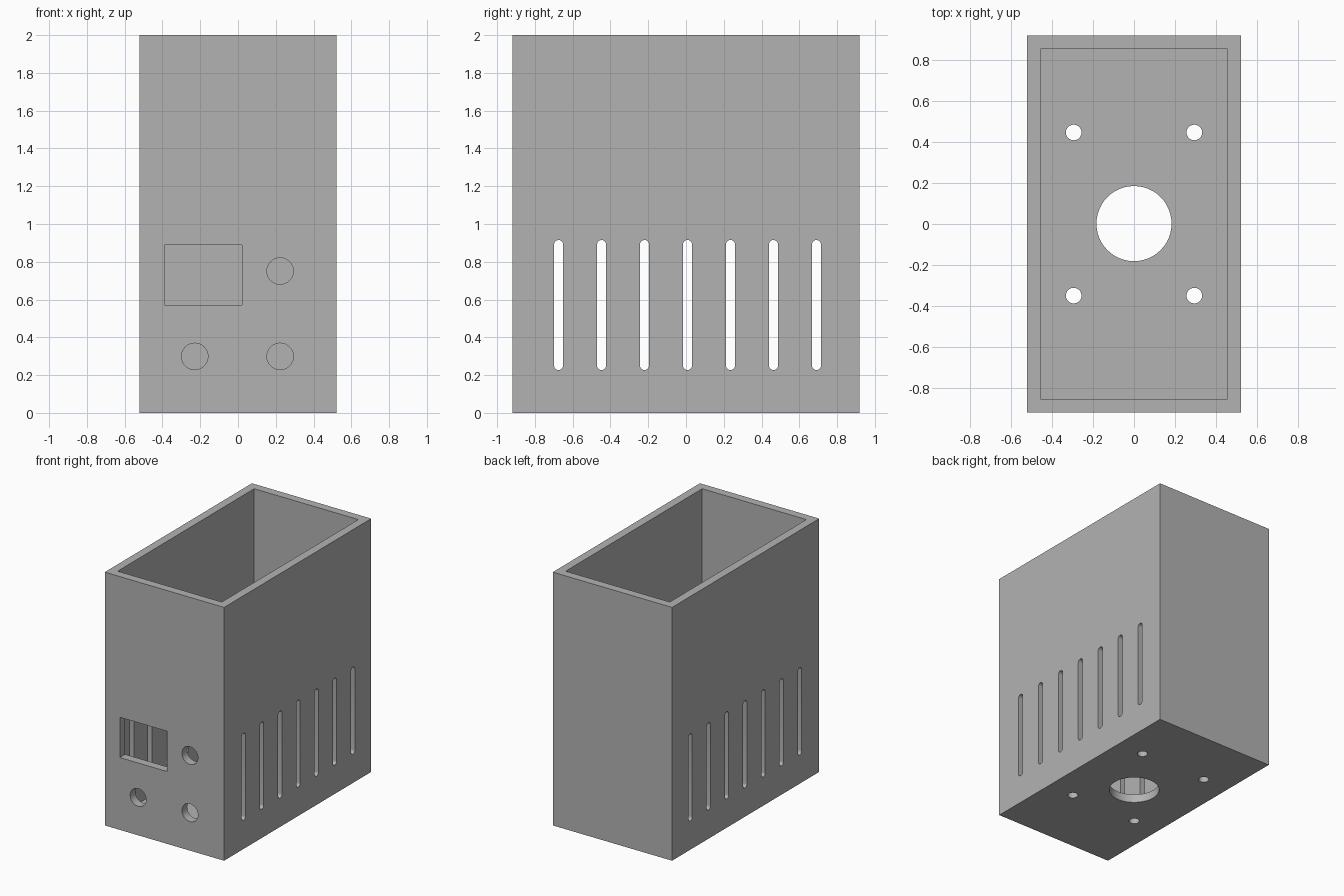
import bpy, bmesh, math
from mathutils import Matrix, Vector

default = bpy.data.objects.get("Cube")
if default:
    bpy.data.objects.remove(default, do_unlink=True)

HX, HY, H, WALL = 0.521, 0.918, 2.0, 0.066

grey = bpy.data.materials.new("plain grey")
grey.use_nodes = True
colour = (0.45, 0.45, 0.45, 1)
grey.diffuse_color = colour
grey.node_tree.nodes["Principled BSDF"].inputs["Base Color"].default_value = colour


def add_box(bm, lo, hi):
    lo, hi = Vector(lo), Vector(hi)
    bmesh.ops.create_cube(bm, size=1, matrix=Matrix.Translation((lo + hi) / 2) @ Matrix.Diagonal((*(hi - lo), 1)))


def add_cylinder(bm, centre, radius, depth, rotation=Matrix()):
    bmesh.ops.create_cone(bm, cap_ends=True, segments=48, radius1=radius, radius2=radius,
                          depth=depth, matrix=Matrix.Translation(centre) @ rotation)


def add_slot(bm, y, z0, z1, radius):
    """Round-ended upright slot running through both side walls."""
    outline = []
    for z, start in ((z1 - radius, 0), (z0 + radius, math.pi)):
        for i in range(13):
            a = start + math.pi * i / 12
            outline.append(bm.verts.new((-HX - 0.1, y + radius * math.cos(a), z + radius * math.sin(a))))
    face = bm.faces.new(outline)
    extruded = bmesh.ops.extrude_face_region(bm, geom=[face], use_keep_orig=True)["geom"]
    bmesh.ops.translate(bm, vec=(2 * HX + 0.2, 0, 0),
                        verts=[g for g in extruded if isinstance(g, bmesh.types.BMVert)])


def make_object(name, bm):
    bmesh.ops.recalc_face_normals(bm, faces=bm.faces)
    mesh = bpy.data.meshes.new(name)
    bm.to_mesh(mesh)
    bm.free()
    mesh.materials.append(grey)
    obj = bpy.data.objects.new(name, mesh)
    bpy.context.collection.objects.link(obj)
    return obj


def cut(target, name, bm):
    cutter = make_object(name, bm)
    cutter.hide_render = True
    mod = target.modifiers.new(name, "BOOLEAN")
    mod.operation, mod.solver, mod.object = "DIFFERENCE", "EXACT", cutter
    bpy.context.view_layer.objects.active = target
    bpy.ops.object.modifier_apply(modifier=mod.name)
    bpy.data.objects.remove(cutter, do_unlink=True)


# Outer case
bm = bmesh.new()
add_box(bm, (-HX, -HY, 0), (HX, HY, H))
case = make_object("open_case", bm)

# Open cavity
bm = bmesh.new()
add_box(bm, (WALL - HX, WALL - HY, WALL), (HX - WALL, HY - WALL, H + 0.2))
cut(case, "cavity_cutter", bm)

# Side vents
bm = bmesh.new()
for i in range(7):
    add_slot(bm, 0.008 + (i - 3) * 0.2275, 0.227, 0.915, 0.024)
cut(case, "vent_cutter", bm)

# Front window and round panel holes
bm = bmesh.new()
add_box(bm, (-0.39, -HY - 0.1, 0.571), (0.022, -HY + 0.1, 0.889))
for x, z in ((0.223, 0.751), (0.223, 0.299), (-0.229, 0.299)):
    add_cylinder(bm, (x, -HY, z), 0.07, 0.2, Matrix.Rotation(math.pi / 2, 4, "X"))
cut(case, "front_cutter", bm)

# Floor opening and screw holes
bm = bmesh.new()
add_cylinder(bm, (0, 0.002, 0), 0.183, 0.2)
for x in (-0.294, 0.294):
    for y in (-0.349, 0.446):
        add_cylinder(bm, (x, y, 0), 0.038, 0.2)
cut(case, "floor_cutter", bm)

bpy.ops.object.select_all(action="DESELECT")
case.select_set(True)
bpy.context.view_layer.objects.active = case
bpy.ops.object.shade_smooth_by_angle(angle=math.radians(30))
